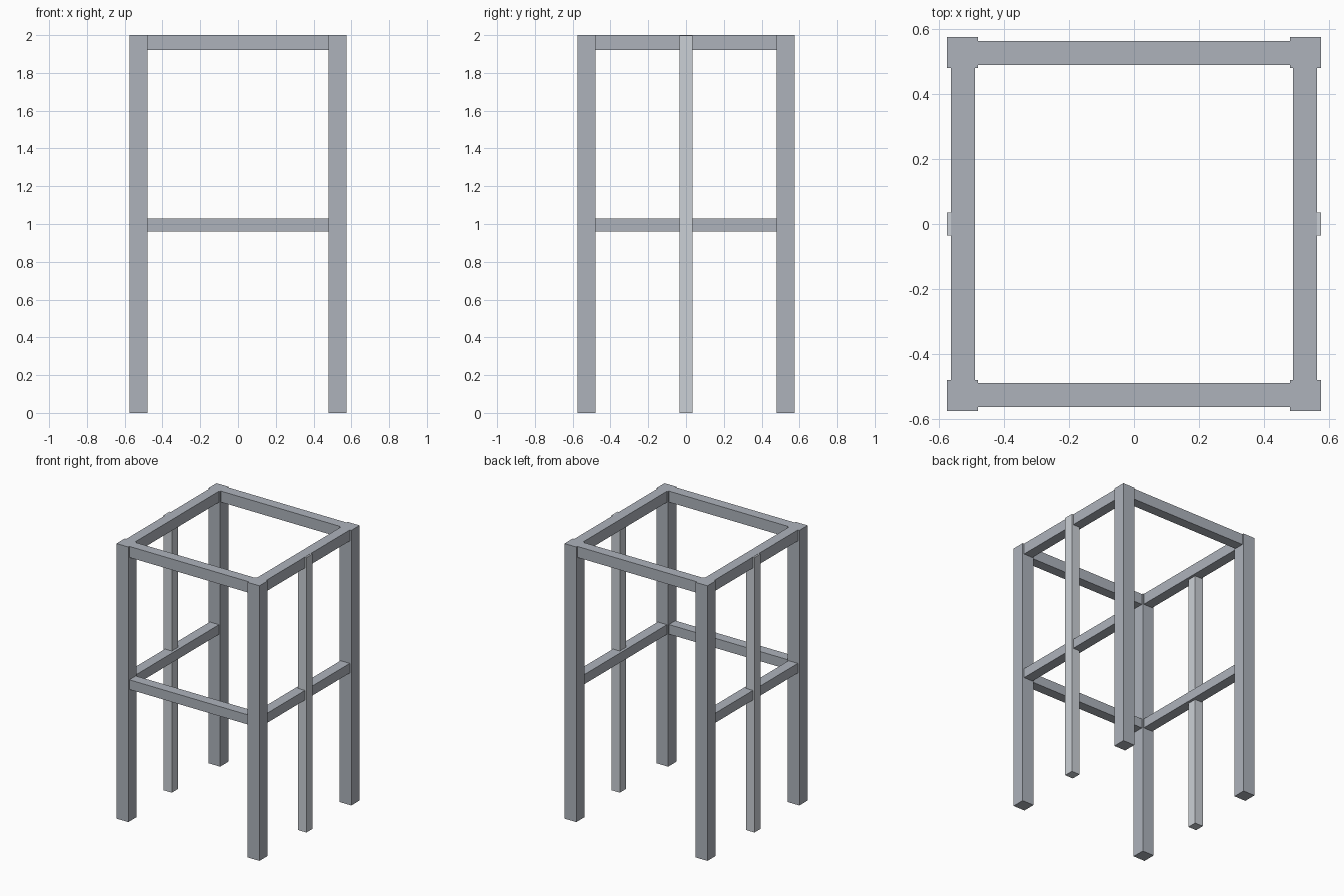
import bpy

if "Cube" in bpy.data.objects:
    bpy.data.objects.remove(bpy.data.objects["Cube"])

OUT, INNER = 0.575, 0.48      # corner post extents from centre
R_OUT, R_IN = 0.563, 0.489    # rail extents from centre


def material(name, rgb):
    mat = bpy.data.materials.new(name)
    mat.diffuse_color = (*rgb, 1)
    mat.use_nodes = True
    mat.node_tree.nodes["Principled BSDF"].inputs["Base Color"].default_value = mat.diffuse_color
    return mat


FRAME = material("dark_steel", (0.42, 0.45, 0.50))
SLIM = material("light_steel", (0.60, 0.63, 0.67))


def box(name, x, y, z, mat=FRAME):
    """Axis-aligned box from (min, max) ranges."""
    bpy.ops.mesh.primitive_cube_add(size=1)
    ob = bpy.context.object
    ob.name = name
    ranges = (x, y, z)
    ob.location = [(a + b) / 2 for a, b in ranges]
    ob.scale = [b - a for a, b in ranges]
    bpy.ops.object.transform_apply(location=False, rotation=False, scale=True)
    ob.data.materials.append(mat)
    return ob


def span(sign, a, b):
    return tuple(sorted((sign * a, sign * b)))


TOP, MID = (1.92, 2.0), (0.96, 1.03)
LENGTH = (-INNER, INNER)

# Corner posts
for sx, side in ((-1, "left"), (1, "right")):
    for sy, end in ((-1, "front"), (1, "back")):
        box(f"{end}_{side}_post", span(sx, INNER, OUT), span(sy, INNER, OUT), (0, 2))

# Side rails and slim, lighter middle posts
for sx, side in ((-1, "left"), (1, "right")):
    box(f"{side}_top_rail", span(sx, R_IN, R_OUT), LENGTH, TOP)
    box(f"{side}_middle_rail", span(sx, R_IN, R_OUT), LENGTH, MID)
    box(f"{side}_middle_post", span(sx, 0.508, OUT), (-0.035, 0.035), (0, 1.999), SLIM)

# Front and back rails (the back has no middle rail)
box("front_top_rail", LENGTH, span(-1, R_IN, R_OUT), TOP)
box("back_top_rail", LENGTH, span(1, R_IN, R_OUT), TOP)
box("front_middle_rail", LENGTH, span(-1, R_IN, R_OUT), MID)
